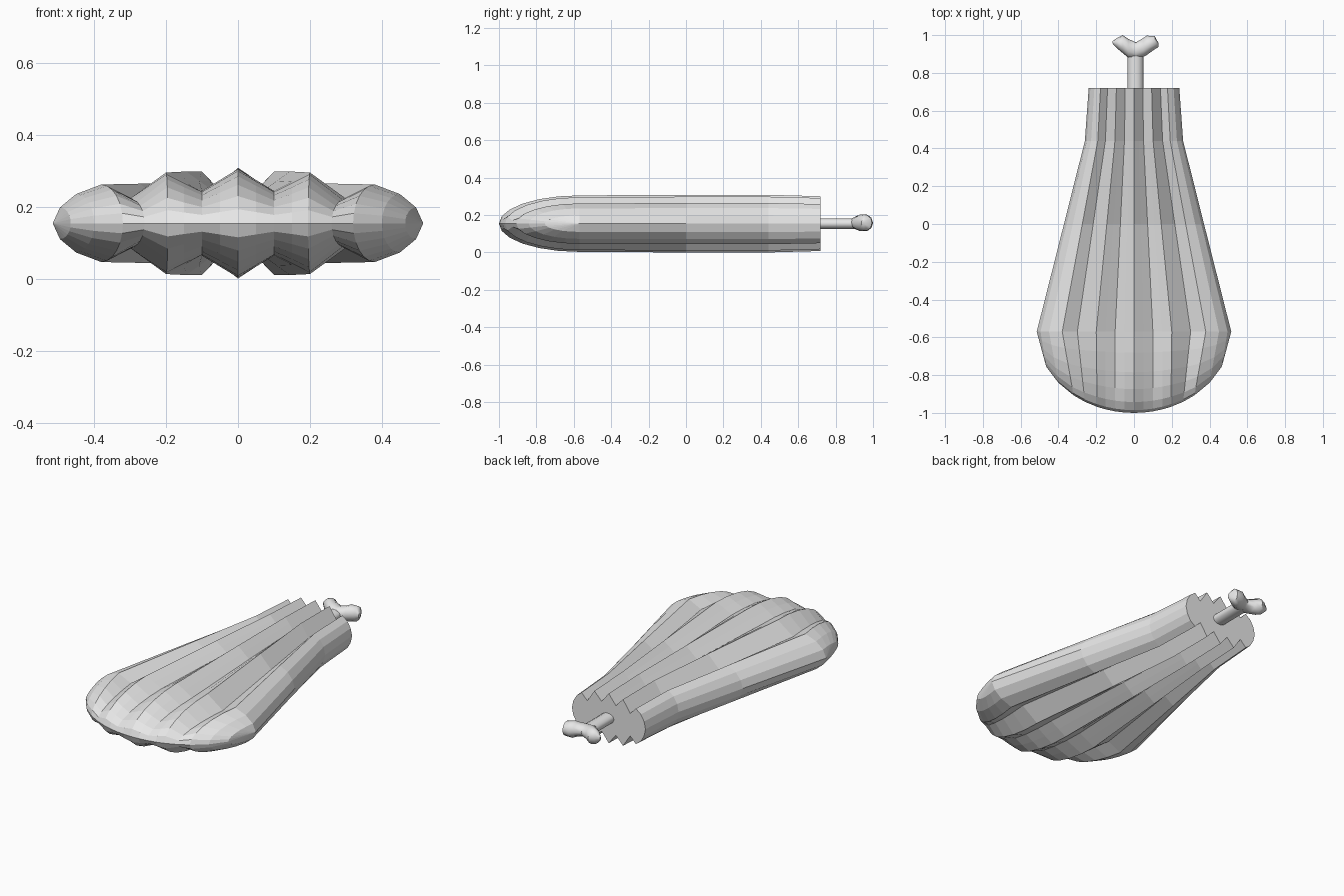
import bpy, bmesh, math

cube = bpy.data.objects.get("Cube")
if cube:
    bpy.data.objects.remove(cube)

grey = bpy.data.materials.new("plain_grey")
grey.use_nodes = True
grey.diffuse_color = (0.8, 0.8, 0.8, 1)
grey.node_tree.nodes["Principled BSDF"].inputs["Base Color"].default_value = (0.8, 0.8, 0.8, 1)

MID = 0.154          # height of the symmetry plane
SHOULDER = -0.57     # where the rounded end begins
HALF, DEPTH = 0.515, 0.43


def finish(name, bm, smooth=False):
    bmesh.ops.remove_doubles(bm, verts=bm.verts, dist=0.0005)
    rim = [e for e in bm.edges if e.is_boundary]
    if rim:
        bmesh.ops.holes_fill(bm, edges=rim, sides=0)
    bmesh.ops.recalc_face_normals(bm, faces=bm.faces)
    mesh = bpy.data.meshes.new(name)
    bm.to_mesh(mesh)
    bm.free()
    mesh.materials.append(grey)
    for p in mesh.polygons:
        p.use_smooth = smooth
    obj = bpy.data.objects.new(name, mesh)
    bpy.context.collection.objects.link(obj)
    return obj


def grid(bm, rows, closed=False):
    rows = [[bm.verts.new(p) for p in row] for row in rows]
    n = len(rows[0])
    for a, b in zip(rows, rows[1:]):
        for i in range(n if closed else n - 1):
            j = (i + 1) % n
            bm.faces.new((a[i], a[j], b[j], b[i]))
    return rows


# Ribbed body: columns of (x at shoulder, x at the nose edge, height)
half = [(0, 0, 0.154), (0.05, 0.05, 0.123), (0.10, 0.10, 0.092), (0.15, 0.15, 0.118),
        (0.20, 0.195, 0.144), (0.30, 0.26, 0.07), (0.38, 0.32, 0.110),
        (0.45, 0.40, 0.083), (0.495, 0.465, 0.045), (HALF, HALF, 0)]
columns = [(-x, -e, h) for x, e, h in half[:0:-1]] + half
# Lengthwise stations: y, width factor, height factor
stations = [(0.72, 0.466, 0.95), (0.44, 0.505, 1), (0, 0.72, 1), (SHOULDER, 1, 0.98)]
STEPS = 6

bm = bmesh.new()
for side in (1, -1):
    rows = [[(x * w, y, MID + side * h * k) for x, e, h in columns] for y, w, k in stations]
    for s in range(1, STEPS + 1):
        t = math.pi / 2 * s / STEPS
        row = []
        for x, e, h in columns:
            reach = DEPTH * math.sqrt(max(0, 1 - (e / HALF) ** 2))
            row.append((x + (e - x) * math.sin(t), SHOULDER - reach * math.sin(t),
                        MID + side * h * 0.98 * math.cos(t)))
        rows.append(row)
    grid(bm, rows)
finish("ribbed_body", bm)

# Stem running out of the narrow end
SIDES = 10
ring = [(math.cos(a), math.sin(a)) for a in (2 * math.pi * i / SIDES for i in range(SIDES))]
bm = bmesh.new()
grid(bm, [[(0.007 + 0.042 * c, y, MID + 0.03 * s) for c, s in ring] for y in (0.70, 0.92)], True)
stem = finish("stem", bm, True)

# Forked knob: x, near y, far y, half thickness
knob = [(-0.115, 0.957, 0.967, 0.012), (-0.09, 0.93, 0.985, 0.038), (-0.06, 0.905, 1.0, 0.047),
        (-0.03, 0.88, 0.98, 0.04), (0.01, 0.87, 0.962, 0.033), (0.05, 0.885, 0.985, 0.04),
        (0.068, 0.895, 0.997, 0.047), (0.11, 0.925, 0.995, 0.042), (0.13, 0.937, 0.957, 0.015)]
bm = bmesh.new()
grid(bm, [[(x, (a + b) / 2 + (b - a) / 2 * c, MID + 0.004 + r * s) for c, s in ring]
          for x, a, b, r in knob], True)
fork = finish("forked_knob", bm, True)

# Keep hard rims crisp on the smooth parts
for obj in (stem, fork):
    bpy.ops.object.select_all(action='DESELECT')
    obj.select_set(True)
    bpy.context.view_layer.objects.active = obj
    bpy.ops.object.shade_smooth_by_angle(angle=math.radians(50))
